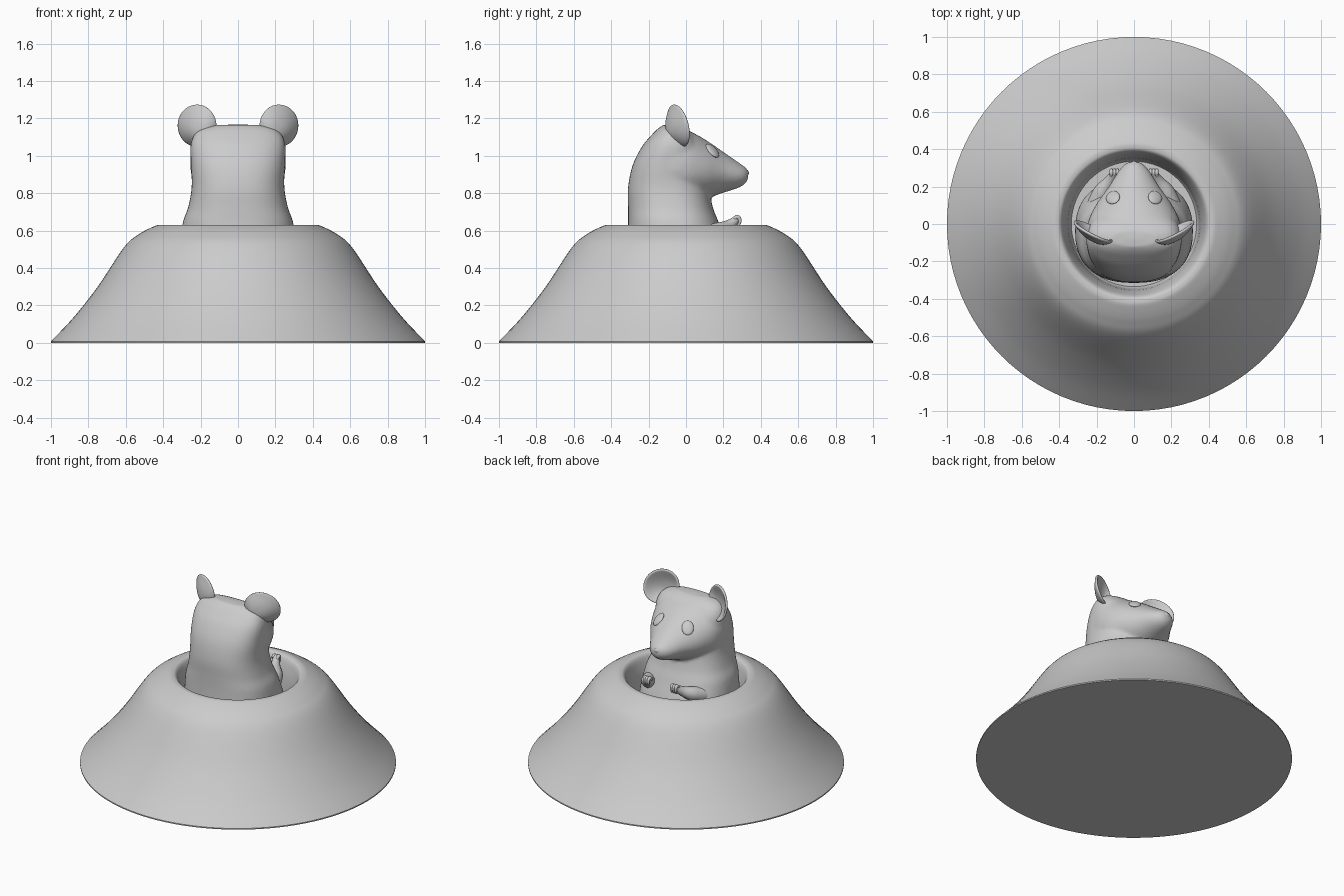
import bpy, bmesh, math
from mathutils import Vector, Matrix
from mathutils.bvhtree import BVHTree

if "Cube" in bpy.data.objects:
    bpy.data.objects.remove(bpy.data.objects["Cube"])


def finish(bm, name, smooth=True):
    bmesh.ops.recalc_face_normals(bm, faces=bm.faces)
    me = bpy.data.meshes.new(name)
    bm.to_mesh(me)
    bm.free()
    ob = bpy.data.objects.new(name, me)
    bpy.context.collection.objects.link(ob)
    for p in me.polygons:
        p.use_smooth = smooth
    return ob


def loft(bm, rings):
    loops = [[bm.verts.new(p) for p in r] for r in rings]
    n = len(loops[0])
    for a, b in zip(loops, loops[1:]):
        for i in range(n):
            j = (i + 1) % n
            bm.faces.new((a[i], a[j], b[j], b[i]))
    bm.faces.new(loops[0])
    bm.faces.new(loops[-1])


def oval(a, b, e, n=48):
    pts = []
    for i in range(n):
        t = 2 * math.pi * i / n
        c, s = math.cos(t), math.sin(t)
        pts.append((a * math.copysign(abs(c) ** (2 / e), c),
                    b * math.copysign(abs(s) ** (2 / e), s)))
    return pts


def spline(rows, steps=6):
    # smooth interpolation through section rows
    out = []
    for i in range(len(rows) - 1):
        q = [rows[max(0, min(len(rows) - 1, i + k))] for k in (-1, 0, 1, 2)]
        for k in range(steps):
            t = k / steps
            out.append([0.5 * (2 * b + (c - a) * t + (2 * a - 5 * b + 4 * c - d) * t * t
                        + (3 * b - a - 3 * c + d) * t ** 3) for a, b, c, d in zip(*q)])
    return out + [list(rows[-1])]


# mound with a burrow hole, turned from a profile
slope = spline([(1.0, 0.008), (0.88, 0.135), (0.75, 0.30), (0.61, 0.51), (0.53, 0.58),
                (0.45, 0.622), (0.415, 0.63), (0.39, 0.618), (0.372, 0.57), (0.355, 0.48),
                (0.345, 0.32)])
profile = [(1.0, 0)] + slope + [(0.335, 0.30)]
bm = bmesh.new()
loft(bm, [[(x, y, z) for x, y in oval(r, r, 2, 96)] for r, z in profile])
mound = finish(bm, "mound")
bpy.context.view_layer.objects.active = mound
mound.select_set(True)
bpy.ops.object.shade_smooth_by_angle(angle=math.radians(35))

# body sections: z, back y, front y, half width
bm = bmesh.new()
body = spline([(0.28, -0.30, 0.22, 0.30), (0.45, -0.315, 0.24, 0.315), (0.63, -0.31, 0.18, 0.298),
               (0.72, -0.31, 0.145, 0.268), (0.83, -0.31, 0.12, 0.248), (0.95, -0.285, 0.10, 0.252),
               (1.05, -0.235, 0.08, 0.254), (1.11, -0.185, 0.04, 0.235), (1.145, -0.15, 0.0, 0.195),
               (1.165, -0.12, -0.04, 0.12)])
loft(bm, [[(x, (b + f) / 2 + y, z) for x, y in oval(w, (f - b) / 2, 2.4)] for z, b, f, w in body])

# head sections: y, top z, bottom z, half width, squareness
head = spline([(-0.20, 1.06, 0.80, 0.20, 2.3), (-0.10, 1.165, 0.76, 0.25, 2.5),
               (0.0, 1.14, 0.755, 0.248, 2.3), (0.1, 1.088, 0.77, 0.205, 2.0),
               (0.2, 1.02, 0.802, 0.135, 1.9), (0.28, 0.965, 0.828, 0.085, 1.9),
               (0.315, 0.94, 0.85, 0.055, 2), (0.333, 0.92, 0.875, 0.025, 2)])
loft(bm, [[(x, y, (t + b) / 2 + z) for x, z in oval(w, (t - b) / 2, e)] for y, t, b, w, e in head])
mouse = finish(bm, "mouse_body")
m = mouse.modifiers.new("fuse", "REMESH")
m.mode = "VOXEL"
m.voxel_size = 0.012
m.use_smooth_shade = True
m = mouse.modifiers.new("soften", "SMOOTH")
m.factor = 0.5
m.iterations = 5
tree = BVHTree.FromObject(mouse, bpy.context.evaluated_depsgraph_get())


def ball(name, loc, scale, rot=Matrix()):
    bm = bmesh.new()
    bmesh.ops.create_uvsphere(bm, u_segments=32, v_segments=16, radius=1)
    bm.transform(Matrix.Translation(loc) @ rot @ Matrix.Diagonal((*scale, 1)))
    return finish(bm, name)


def tube(name, pts, radii):
    cu = bpy.data.curves.new(name, "CURVE")
    cu.dimensions = "3D"
    cu.bevel_depth = 1
    cu.bevel_resolution = 4
    cu.use_fill_caps = True
    sp = cu.splines.new("BEZIER")
    sp.bezier_points.add(len(pts) - 1)
    for p, co, r in zip(sp.bezier_points, pts, radii):
        p.co, p.radius = co, r
        p.handle_left_type = p.handle_right_type = "AUTO"
    ob = bpy.data.objects.new(name, cu)
    bpy.context.collection.objects.link(ob)


def ear(s, name):
    # cupped disc, deeper toward the head
    bm = bmesh.new()
    rings = []
    for k in range(1, 11):
        r = k / 10
        ring = []
        for i in range(40):
            t = 2 * math.pi * i / 40
            u, v = r * math.cos(t), r * math.sin(t)
            depth = -0.085 * (1 - r ** 2.5) * (0.62 - 0.38 * v)
            ring.append((s * (0.218 + 0.102 * u), -0.035 + depth + 0.05 * u - 0.025 * v,
                         1.162 + 0.112 * v))
        rings.append(ring)
    loft(bm, rings)
    big = [f for f in bm.faces if len(f.verts) > 4 and max((v.co - Vector(rings[0][0])).length
           for v in f.verts) > 0.08]
    bmesh.ops.delete(bm, geom=big, context="FACES_ONLY")
    ob = finish(bm, name)
    m = ob.modifiers.new("thickness", "SOLIDIFY")
    m.thickness = 0.016
    m.offset = 0
    m = ob.modifiers.new("round", "SUBSURF")
    m.levels = m.render_levels = 1


for s, side in ((1, "right"), (-1, "left")):
    ear(s, side + "_ear")
    # eye set onto the head surface
    loc, nor, _, _ = tree.find_nearest(Vector((s * 0.108, 0.135, 1.02)))
    ball(side + "_eye", loc, (0.038, 0.048, 0.014), nor.to_track_quat("Z", "Y").to_matrix().to_4x4())
    # arm and curled paw
    tube(side + "_arm", [(s * 0.21, 0.06, 0.56), (s * 0.17, 0.17, 0.595), (s * 0.125, 0.235, 0.63),
                         (s * 0.105, 0.272, 0.662)], [0.06, 0.048, 0.03, 0.02])
    for k in (-1, 0, 1):
        x = s * 0.105 + k * 0.016
        tube(side + "_finger", [(x, 0.255, 0.66), (x, 0.277, 0.672), (x, 0.288, 0.652),
                                (x, 0.28, 0.625)], [0.011, 0.011, 0.009, 0.006])

# nose
ball("nose", (0, 0.322, 0.908), (0.022, 0.014, 0.018))
